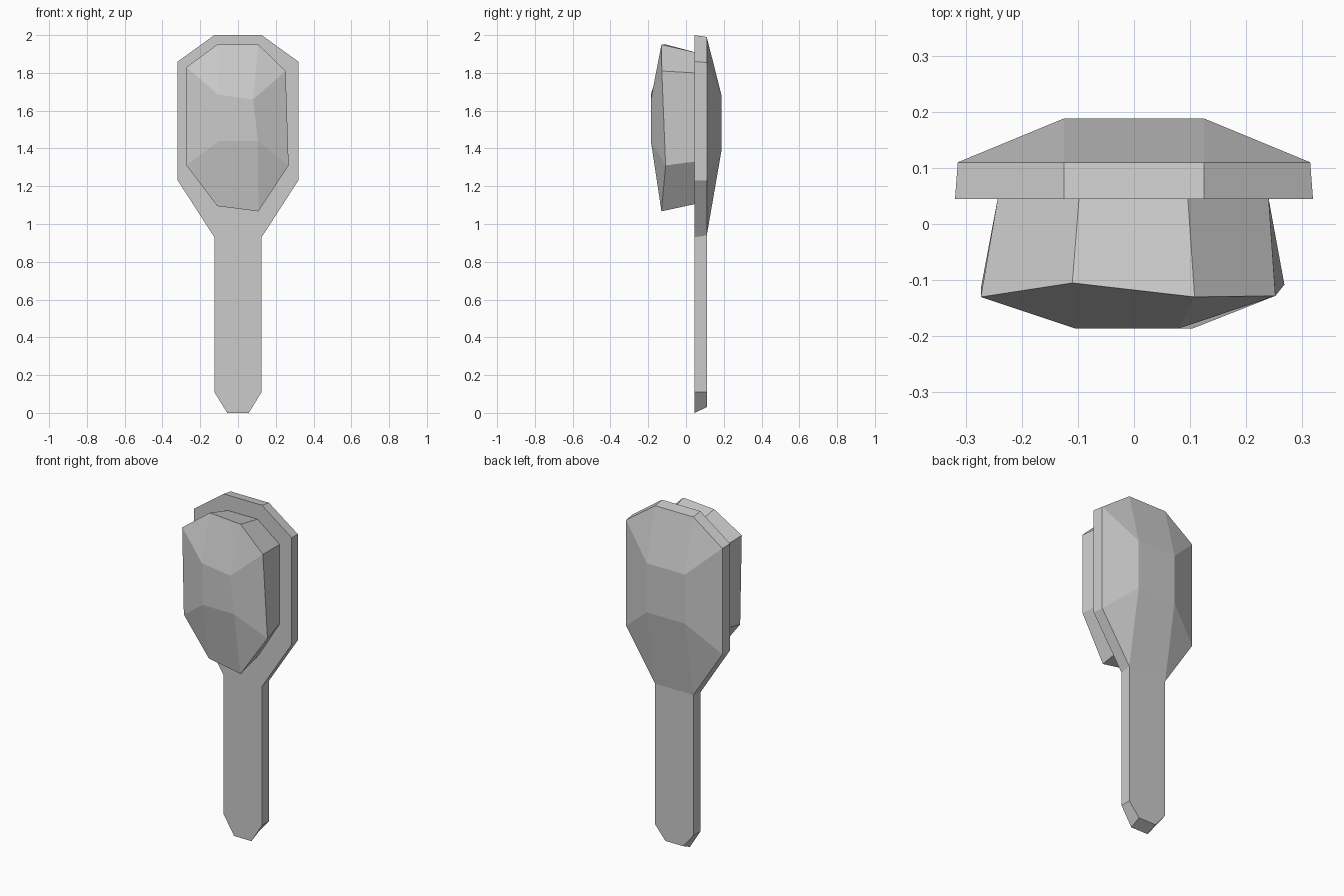
import bpy
import bmesh

cube = bpy.data.objects.get("Cube")
if cube:
    bpy.data.objects.remove(cube, do_unlink=True)

grey = bpy.data.materials.new("plain grey")
grey.use_nodes = True
colour = (0.6, 0.6, 0.6, 1)
grey.diffuse_color = colour
grey.node_tree.nodes["Principled BSDF"].inputs["Base Color"].default_value = colour


def finish(name, bm):
    """Turn a bmesh into a flat shaded object with the grey material."""
    bmesh.ops.recalc_face_normals(bm, faces=bm.faces)
    mesh = bpy.data.meshes.new(name)
    bm.to_mesh(mesh)
    bm.free()
    mesh.materials.append(grey)
    obj = bpy.data.objects.new(name, mesh)
    bpy.context.collection.objects.link(obj)


def bridge(bm, a, b):
    """Join two closed rings of equal length with quads."""
    n = len(a)
    for i in range(n):
        j = (i + 1) % n
        bm.faces.new((a[i], a[j], b[j], b[i]))


def dome(bm, rim, crown):
    """Facet an eight-sided rim up to a four-sided crown.
    Both run clockwise from the top left point."""
    for i in range(4):
        a, b, c = rim[2 * i], rim[2 * i + 1], rim[(2 * i + 2) % 8]
        p, q = crown[i], crown[(i + 1) % 4]
        bm.faces.new((a, b, q, p))
        bm.faces.new((b, c, q))
    bm.faces.new(crown)


def ring(bm, points):
    return [bm.verts.new(p) for p in points]


# Paddle with handle: an outline with a slightly narrower back edge
def paddle_outline(y, side, top, shoulder, neck, tip):
    half = [(0.125, top), (side, shoulder), (side, 1.23),
            (0.125, neck), (0.125, 0.11), (0.057, tip)]
    right = [(x, y, z) for x, z in half]
    left = [(-x, y, z) for x, z in reversed(half)]
    return right + left


bm = bmesh.new()
front = ring(bm, paddle_outline(0.045, 0.319, 2.0, 1.86, 0.93, 0.0))
back = ring(bm, paddle_outline(0.11, 0.314, 1.99, 1.855, 0.94, 0.03))
bridge(bm, front, back)
bm.faces.new(front)
bm.faces.new(back[3:9])  # back of the handle

# Faceted back of the paddle
head = [back[i] for i in (11, 0, 1, 2, 3, 8, 9, 10)]
crown = ring(bm, [(x, 0.188, z) for x, z in
                  ((-0.125, 1.68), (0.125, 1.68), (0.125, 1.39), (-0.125, 1.39))])
dome(bm, head, crown)
finish("paddle_and_handle", bm)

# Bristle block: irregular, flaring forward to a faceted front
bm = bmesh.new()
base = ring(bm, [(x, 0.045, z) for x, z in
                 ((-0.098, 1.91), (0.096, 1.91), (0.24, 1.8), (0.24, 1.33),
                  (0.1, 1.105), (-0.1, 1.12), (-0.243, 1.33), (-0.243, 1.8))])
rim = ring(bm, [(-0.11, -0.105, 1.95), (0.108, -0.13, 1.95),
                (0.252, -0.128, 1.81), (0.268, -0.108, 1.31),
                (0.108, -0.13, 1.067), (-0.11, -0.115, 1.095),
                (-0.273, -0.115, 1.31), (-0.273, -0.13, 1.83)])
crown = ring(bm, [(-0.105, -0.186, 1.685), (0.08, -0.186, 1.66),
                  (0.105, -0.186, 1.44), (-0.1, -0.186, 1.44)])
bridge(bm, base, rim)
bm.faces.new(base)
dome(bm, rim, crown)
finish("bristle_block", bm)
